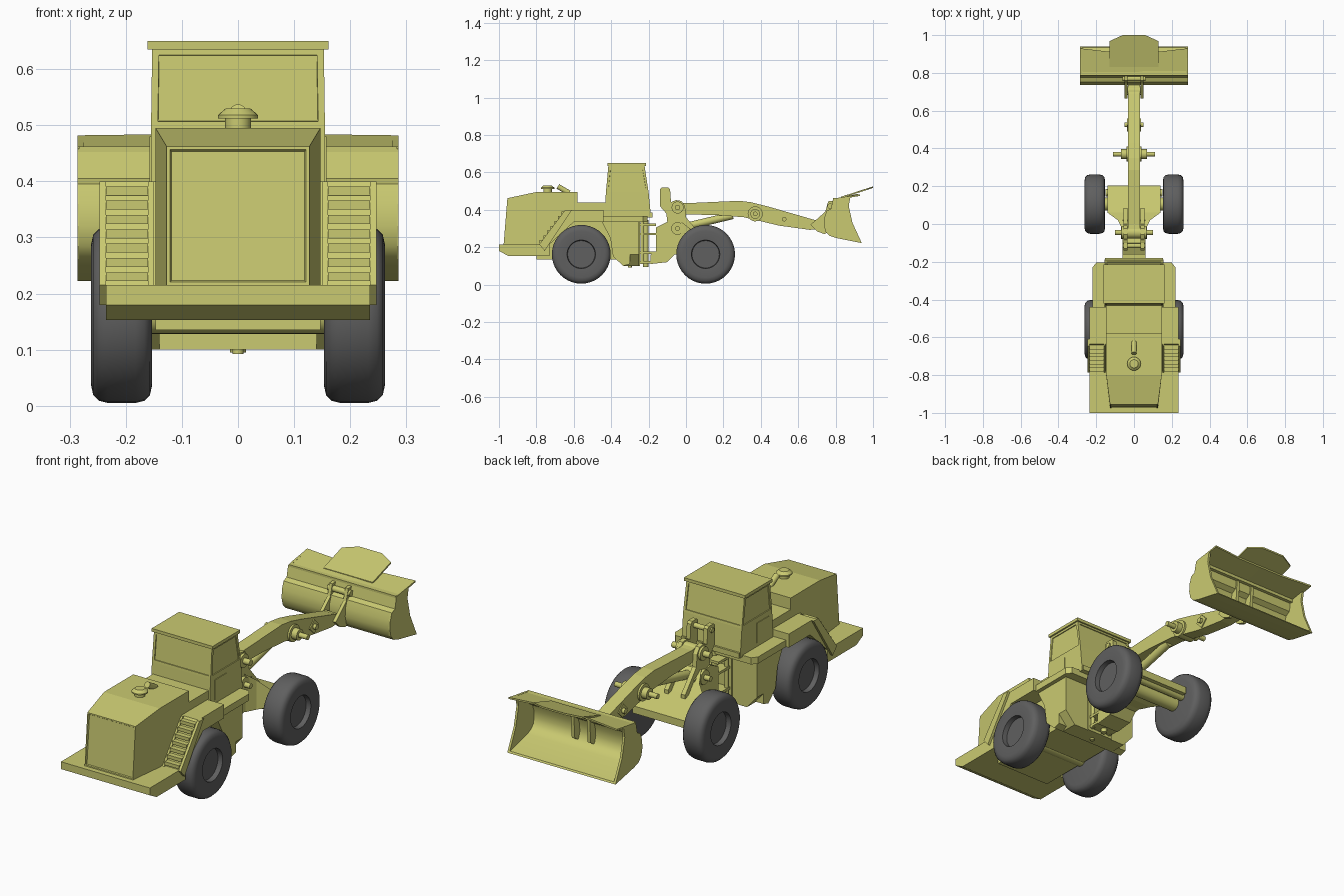
import bpy, bmesh, math
from mathutils import Vector, Matrix

if "Cube" in bpy.data.objects:
    bpy.data.objects.remove(bpy.data.objects["Cube"], do_unlink=True)


def material(name, col):
    m = bpy.data.materials.new(name)
    m.use_nodes = True
    m.diffuse_color = (*col, 1)
    m.node_tree.nodes["Principled BSDF"].inputs["Base Color"].default_value = (*col, 1)
    return m


YELLOW = material("olive yellow paint", (0.59, 0.59, 0.165))
RUBBER = material("dark grey rubber", (0.115, 0.115, 0.115))


def finish(name, bm, mat=YELLOW, smooth=False):
    bmesh.ops.recalc_face_normals(bm, faces=bm.faces)
    me = bpy.data.meshes.new(name)
    bm.to_mesh(me)
    bm.free()
    me.materials.append(mat)
    ob = bpy.data.objects.new(name, me)
    bpy.context.collection.objects.link(ob)
    if smooth:
        bpy.ops.object.select_all(action='DESELECT')
        bpy.context.view_layer.objects.active = ob
        ob.select_set(True)
        bpy.ops.object.shade_smooth_by_angle(angle=math.radians(35))
    return ob


def loft_mesh(rings):
    bm = bmesh.new()
    vs = [[bm.verts.new(p) for p in r] for r in rings]
    n = len(vs[0])
    for a, b in zip(vs, vs[1:]):
        for i in range(n):
            bm.faces.new((a[i], a[(i + 1) % n], b[(i + 1) % n], b[i]))
    bm.faces.new(vs[0])
    bm.faces.new(vs[-1][::-1])
    bmesh.ops.recalc_face_normals(bm, faces=bm.faces)
    return bm


def loft(name, rings, **k):
    return finish(name, loft_mesh(rings), **k)


def plate(name, prof, x0, x1, mirror=False, **k):
    """Side profile (y, z) extruded along x, optionally on both sides."""
    for s, tag in ((1, "left_"), (-1, "right_")) if mirror else ((1, ""),):
        loft(tag + name, [[(s * x, y, z) for y, z in prof] for x in (x0, x1)], **k)


def box(name, x0, x1, y0, y1, z0, z1, mirror=False):
    plate(name, [(y0, z0), (y1, z0), (y1, z1), (y0, z1)], x0, x1, mirror)


def rod(name, a, b, r, r2=None, seg=24):
    a, b = Vector(a), Vector(b)
    d = b - a
    bm = bmesh.new()
    bmesh.ops.create_cone(bm, cap_ends=True, segments=seg, radius1=r, radius2=r if r2 is None else r2,
                          depth=d.length, matrix=Matrix.Translation((a + b) / 2)
                          @ d.to_track_quat('Z', 'Y').to_matrix().to_4x4())
    return finish(name, bm, smooth=True)


def pin(name, y, z, r, w, seg=24):
    return rod(name, (-w, y, z), (w, y, z), r, seg=seg)


def rect(w, y, z0, z1):
    return [(-w, y, z0), (w, y, z0), (w, y, z1), (-w, y, z1)]


# Wheels: turned profile (radius, x) with recessed hubs
WHEEL = [(0, .175), (.073, .175), (.076, .258), (.125, .262), (.143, .258), (.153, .248), (.157, .232),
         (.157, .183), (.153, .167), (.143, .157), (.125, .153), (0, .153)]
for label, wy in (("rear", -.56), ("front", .105)):
    for s, side in ((1, "left"), (-1, "right")):
        bm = bmesh.new()
        vs = [bm.verts.new((s * (x if x != .175 else .235), wy, .162 + r)) for r, x in WHEEL]
        es = [bm.edges.new(p) for p in zip(vs, vs[1:])]
        bmesh.ops.spin(bm, geom=vs + es, cent=(0, wy, .162), axis=(1, 0, 0),
                       angle=2 * math.pi, steps=40, use_merge=True)
        bmesh.ops.remove_doubles(bm, verts=bm.verts, dist=1e-4)
        finish(f"{side}_{label}_wheel", bm, RUBBER, True)
    pin(label + "_axle", wy, .162, .034, .16)
    pin(label + "_axle_tube", wy + .06, .175, .02, .15)

# Rear platform and chassis
plate("rear_platform", [(-1, .215), (-1, .18), (-.95, .153), (-.73, .153), (-.73, .215)], -.235, .235)
box("rear_chassis", -.147, .147, -.8, -.25, .135, .44)
loft("belly", [[(x, y, z) for x, z in ((-.147, .10), (.147, .10), (.2, .16), (.2, .34), (-.2, .34), (-.2, .16))]
               for y in (-.335, -.25)])
plate("side_skirt", [(-.45, .335), (-.3, .335), (-.3, .11), (-.335, .10), (-.39, .15), (-.405, .25)],
      .14, .2, True)

# Engine hood, tapering toward the rear grille
bm = loft_mesh([
    [(-.127, -.975, .215), (.127, -.975, .215), (.127, -.955, .462), (-.127, -.955, .462)],
    rect(.147, -.80, .215, .495), rect(.147, -.58, .215, .495)])
bm.normal_update()
grille = [f for f in bm.faces if f.normal.y < -.9]
bmesh.ops.inset_individual(bm, faces=grille, thickness=.008, depth=0)
bmesh.ops.inset_individual(bm, faces=grille, thickness=.004, depth=-.005)
finish("engine_hood", bm)
box("hood_front", -.147, .147, -.58, -.43, .215, .44)

# Fenders, running boards and steps
plate("fender", [(-.775, .215), (-.635, .40), (-.44, .40), (-.44, .335), (-.60, .335), (-.73, .215)],
      .14, .235, True)
loft("cab_deck", [[(x, y, z) for x, y in ((-.22, -.44), (.22, -.44), (.22, -.23), (.20, -.205),
                                          (-.20, -.205), (-.22, -.23))] for z in (.335, .367)])
RAIL = [(-.785, .215), (-.645, .40), (-.61, .40), (-.755, .18)]
plate("inner_step_rail", RAIL, .15, .16, True)
plate("outer_step_rail", RAIL, .235, .247, True)
for i in range(7):
    y, z = -.782 + .0195 * i, .222 + .0255 * i
    box(f"step_{i + 1}", .16, .235, y, y + .05, z, z + .016, True)

# Cab with recessed windows, and roof
def cab_ring(wid, y0, y1, z):
    return [(-wid, y0, z), (wid, y0, z), (wid, y1, z), (-wid, y1, z)]


bm = loft_mesh([cab_ring(.155, -.437, -.187, .36), cab_ring(.155, -.428, -.2, .495),
                cab_ring(.153, -.415, -.222, .637)])
bm.normal_update()
win = [f for f in bm.faces if f.calc_center_median().z > .5 and abs(f.normal.z) < .5]
bmesh.ops.inset_individual(bm, faces=win, thickness=.017, depth=0)
bmesh.ops.inset_individual(bm, faces=win, thickness=.001, depth=-.004)
finish("cab", bm)
box("cab_roof", -.161, .161, -.421, -.214, .635, .65)
box("cab_front_sill", -.153, .153, -.21, -.18, .36, .385)
plate("door_panel", [(-.40, .385), (-.31, .385), (-.31, .48), (-.40, .48)], .15, .158, True)

# Exhaust and air intake on the hood
rod("intake_stem", (0, -.74, .49), (0, -.74, .515), .023)
rod("intake_cap_base", (0, -.74, .512), (0, -.74, .518), .036)
rod("intake_cap", (0, -.74, .518), (0, -.74, .53), .036, .022)
rod("exhaust_pipe", (0, -.625, .49), (0, -.685, .525), .014)

# Articulation joint
for z in (.12, .17, .27, .32):
    box("hinge_plate", -.06, .06, -.26, -.16, z - .006, z + .006)
rod("hinge_post", (0, -.215, .095), (0, -.215, .345), .014)
for s in (1, -1):
    rod("steering_rod", (s * .05, -.235, .11), (s * .05, -.235, .34), .009, seg=16)
box("hinge_bracket", -.07, .07, -.27, -.245, .10, .36)
rod("drain_plug", (0, -.30, .092), (0, -.30, .105), .01, seg=16)

# Front frame: lower body, flared nose and boom tower
plate("front_frame", [(-.19, .11), (-.10, .12), (-.06, .16), (.02, .17), (.02, .31), (-.10, .335),
                      (-.16, .305), (-.16, .175), (-.19, .16)], -.06, .06)
loft("frame_nose", [rect(.06, -.03, .16, .34), rect(.085, .02, .16, .30),
                    rect(.14, .06, .17, .25), rect(.14, .205, .17, .205)])
TOWER = [(-.16, .29), (-.10, .335), (-.105, .38), (-.14, .42), (-.14, .51), (-.13, .52), (-.095, .52),
         (-.085, .51), (-.08, .44), (-.055, .452), (-.025, .447), (-.005, .42), (0, .36), (.085, .26),
         (.085, .2), (-.1, .2)]
plate("tower_plate", TOWER, .034, .055, True)
pin("tower_top_pin", -.115, .495, .012, .062)
pin("boom_pivot_cap", -.045, .412, .032, .066)
pin("boom_pivot_pin", -.045, .412, .014, .10)
pin("cylinder_pivot_cap", -.045, .30, .034, .07)
pin("cylinder_pivot_pin", -.045, .30, .012, .10)
rod("lift_cylinder", (0, -.045, .30), (0, .25, .37), .02)

# Lifting boom
BOOM = [(-.07, .39), (-.075, .42), (-.05, .44), (0, .435), (.285, .448), (.35, .44), (.43, .42),
        (.69, .345), (.735, .325), (.73, .295), (.66, .293), (.5, .315), (.31, .36), (.16, .372), (0, .375)]
plate("boom", BOOM, -.031, .031)
pin("boom_boss", .37, .378, .04, .04)
pin("boom_collar", .37, .378, .026, .068)
pin("boom_cross_pin", .37, .378, .012, .112)
pin("boom_link_block", .525, .35, .034, .036, seg=4)
pin("boom_link_pin", .525, .35, .012, .05)
pin("boom_end_pin", .705, .318, .022, .05)

# Bucket mount
plate("bucket_bracket", [(.665, .32), (.70, .35), (.745, .39), (.76, .445), (.80, .45), (.79, .3),
                         (.74, .27), (.70, .285)], .034, .05, True)
pin("bucket_pin", .77, .42, .014, .06)

# Bucket: curved shell with side plates
OUTER = [(.94, .222), (.80, .25), (.765, .262), (.745, .285), (.737, .32), (.74, .36), (.752, .395),
         (.775, .405), (.785, .452)]
INNER = [(.795, .448), (.788, .40), (.765, .385), (.754, .355), (.752, .32), (.759, .293), (.775, .275),
         (.803, .262), (.935, .23)]
plate("bucket_shell", OUTER + INNER, -.283, .283, smooth=True)
SIDE = OUTER + [(.80, .462), (.88, .474), (.87, .42), (.89, .33)]
plate("bucket_side", SIDE, .275, .286, True)
box("bucket_back_bar", -.283, .283, .785, .81, .44, .462)


def guard(name, pts, t=.008):
    loft(name, [[(x, y, z + d) for x, y, z in pts] for d in (0, t)])


# Spill guard: two wings and a raised centre plate
for s, side in ((1, "left_"), (-1, "right_")):
    guard(side + "guard_wing", [(0, .785, .45), (s * .286, .785, .45), (s * .286, .93, .474),
                                (s * .13, .912, .476), (0, .912, .476)])
guard("guard_centre", [(-.13, .83, .462), (.13, .83, .462), (.13, .968, .506), (.06, 1, .517),
                       (-.06, 1, .517), (-.13, .968, .506)])
